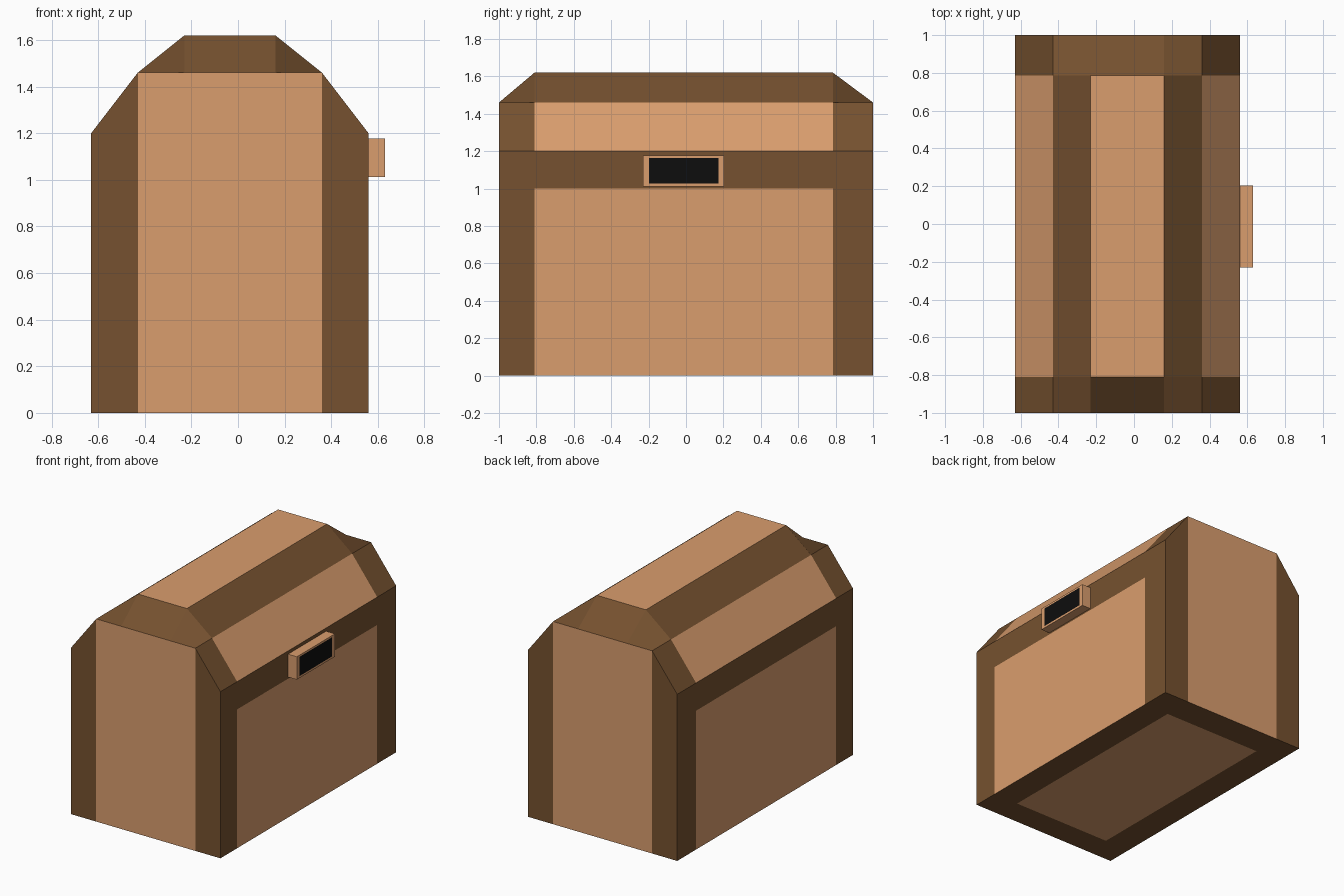
import bpy, bmesh

if "Cube" in bpy.data.objects:
    bpy.data.objects.remove(bpy.data.objects["Cube"])


def material(name, rgb):
    m = bpy.data.materials.new(name)
    m.diffuse_color = (*rgb, 1)
    m.use_nodes = True
    m.node_tree.nodes["Principled BSDF"].inputs["Base Color"].default_value = m.diffuse_color
    return m


def add_object(name, bm, mats):
    bmesh.ops.recalc_face_normals(bm, faces=bm.faces)
    me = bpy.data.meshes.new(name)
    bm.to_mesh(me)
    bm.free()
    for m in mats:
        me.materials.append(m)
    ob = bpy.data.objects.new(name, me)
    bpy.context.collection.objects.link(ob)
    return ob


wood = material("light_wood", (0.70, 0.34, 0.155))
trim = material("dark_trim", (0.18, 0.083, 0.029))
black = material("black", (0.004, 0.004, 0.004))

# Chest: cross-section lofted along y; the lid's top points drop at the ends to form hips
profile = [(0.36, 0), (0.56, 0), (0.56, 1.0), (0.56, 1.2), (0.36, 1.46), (0.16, 1.62),
           (-0.23, 1.62), (-0.43, 1.46), (-0.63, 1.2), (-0.63, 1.0), (-0.63, 0), (-0.43, 0)]
bm = bmesh.new()
rings = []
for y in (-1, -0.81, 0.785, 1):
    top = 1.46 if abs(y) == 1 else 1.62
    rings.append([bm.verts.new((x, y, min(z, top))) for x, z in profile])

# Every second strip is a light panel in the middle segment, the rest is dark trim
n = len(profile)
for s in range(3):
    a, b = rings[s], rings[s + 1]
    for i in range(n):
        j = (i + 1) % n
        quad = [a[i], a[j], b[j], b[i]]
        if (s == 0) == (i < 6):          # split lid corners along the hip line
            quad = quad[1:] + quad[:1]
        f = bm.faces.new(quad)
        f.material_index = 0 if s == 1 and i % 2 else 1

# End walls: light centre board between two dark corner boards
for r in (rings[0], rings[3]):
    for ids, mat in (((11, 0, 4, 5, 6, 7), 0), ((0, 1, 2, 3, 4), 1), ((7, 8, 9, 10, 11), 1)):
        bm.faces.new([r[k] for k in ids]).material_index = mat
add_object("chest", bm, [wood, trim])

# Lock plate: box with a black panel inset in its outer face
bm = bmesh.new()
bmesh.ops.create_cube(bm, size=1)
for v in bm.verts:
    v.co = (0.595 + v.co.x * 0.07, -0.013 + v.co.y * 0.434, 1.094 + v.co.z * 0.165)
bm.faces.ensure_lookup_table()
outer = max(bm.faces, key=lambda f: f.calc_center_median().x)
bmesh.ops.inset_individual(bm, faces=[outer], thickness=0.02)
outer.material_index = 1
for v in outer.verts:                    # wider margins at the two short sides
    v.co.y += 0.017 if v.co.y < 0 else -0.017
    v.co.z += -0.006 if v.co.z > 1.1 else 0
for v in outer.verts:
    v.co.z = 1.164 if v.co.z > 1.1 else 1.026
add_object("lock_plate", bm, [wood, black])
